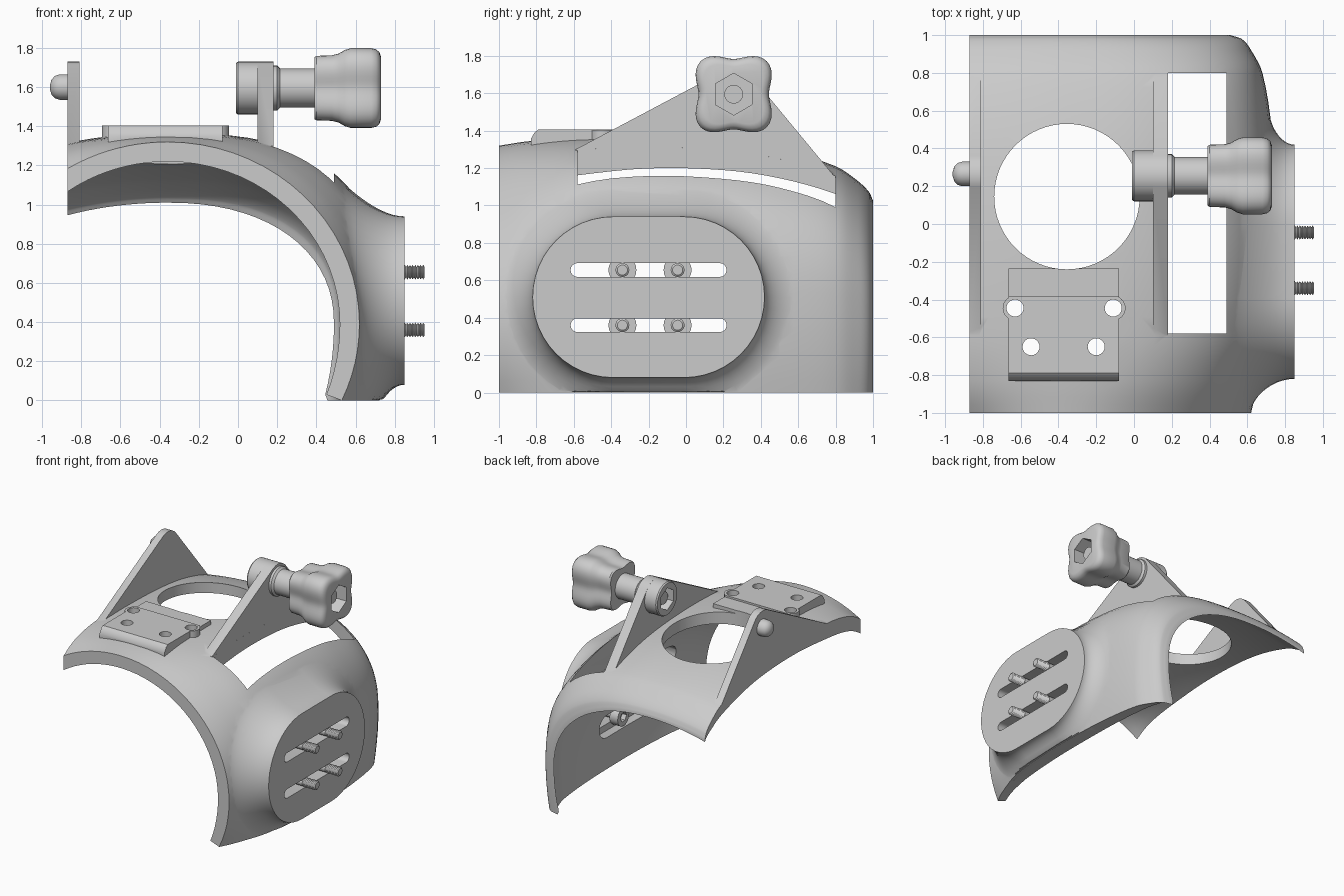
import bpy, bmesh, math
from math import sin, cos, pi, sqrt, radians

if "Cube" in bpy.data.objects:
    bpy.data.objects.remove(bpy.data.objects["Cube"])


def mesh_object(name, bm):
    bmesh.ops.recalc_face_normals(bm, faces=bm.faces)
    me = bpy.data.meshes.new(name)
    bm.to_mesh(me)
    bm.free()
    ob = bpy.data.objects.new(name, me)
    bpy.context.collection.objects.link(ob)
    return ob


def loft(name, rings):
    """Closed skin through equal-length rings, capped at both ends."""
    bm = bmesh.new()
    vs = [[bm.verts.new(p) for p in r] for r in rings]
    n = len(vs[0])
    for a, b in zip(vs, vs[1:]):
        for i in range(n):
            j = (i + 1) % n
            bm.faces.new((a[i], a[j], b[j], b[i]))
    bm.faces.new(vs[0][::-1])
    bm.faces.new(vs[-1])
    return mesh_object(name, bm)


def lathe_x(name, prof, cy, cz, n=32, lobes=0.0, turn=0.0):
    """Turn (x, radius) pairs about an axis along x; lobes makes four bumps."""
    def rad(r, t):
        return r * (1 + lobes * cos(4 * (t - pi / 4)))
    ang = [2 * pi * i / n + turn for i in range(n)]
    return loft(name, [[(x, cy + rad(r, t) * cos(t), cz + rad(r, t) * sin(t)) for t in ang] for x, r in prof])


def post_z(name, cx, cy, r, z0, z1, n=32):
    return loft(name, [[(cx + r * cos(2 * pi * i / n), cy + r * sin(2 * pi * i / n), z)
                        for i in range(n)] for z in (z0, z1)])


def box(name, x0, x1, y0, y1, z0, z1):
    return loft(name, [[(x0, y0, z), (x1, y0, z), (x1, y1, z), (x0, y1, z)] for z in (z0, z1)])


def stadium(x, cy, cz, half, r, n=16):
    """Rounded slot outline in the yz plane."""
    pts = []
    for s, start in ((1, -pi / 2), (-1, pi / 2)):
        for i in range(n + 1):
            t = start + pi * i / n
            pts.append((x, cy + s * half + r * cos(t), cz + r * sin(t)))
    return pts


def combine(target, other, op):
    m = target.modifiers.new(op, 'BOOLEAN')
    m.operation, m.solver, m.object = op, 'EXACT', other
    bpy.context.view_layer.objects.active = target
    bpy.ops.object.modifier_apply(modifier=m.name)
    bpy.data.objects.remove(other, do_unlink=True)


# Shell sections: y, bulge exponent, outer (side, top, left) and inner (side, top, left) radii
KEYS = [(-1, 2, .98, .93, .98, .88, .83, .88),
        (-.83, 2.3, 1.02, .955, 1.3, .91, .845, 1.15),
        (-.59, 2.6, 1.08, .97, 1.6, .94, .855, 1.4),
        (-.2, 2.75, 1.11, .975, 1.6, .96, .88, 1.5),
        (.2, 2.75, 1.11, .955, 1.6, .96, .87, 1.5),
        (.5, 2.75, 1.09, .91, 1.6, .95, .825, 1.5),
        (.8, 2.75, 1.04, .82, 1.5, .92, .74, 1.4),
        (.92, 2.6, .98, .74, 1.4, .89, .685, 1.25),
        (.98, 2.4, .93, .68, 1.3, .87, .645, 1.2),
        (1, 2.2, .87, .635, 1.2, .85, .62, 1.15)]
CX, CZ = -.36, .39


def slope(i, c):
    p, q = KEYS[max(i - 1, 0)], KEYS[min(i + 1, len(KEYS) - 1)]
    return (q[c] - p[c]) / (q[0] - p[0])


def key_at(y):
    """Smoothly interpolated section radii at y."""
    i = max(k for k in range(len(KEYS) - 1) if KEYS[k][0] <= max(y, -1))
    p, q = KEYS[i], KEYS[i + 1]
    h = q[0] - p[0]
    u = (max(y, -1) - p[0]) / h
    return [y] + [(2 * u**3 - 3 * u**2 + 1) * p[c] + (u**3 - 2 * u**2 + u) * h * slope(i, c)
                  + (3 * u**2 - 2 * u**3) * q[c] + (u**3 - u**2) * h * slope(i + 1, c) for c in range(1, 8)]


def side_x(z, n, a, b):
    """Side surface of a section at height z."""
    if z > CZ:
        return CX + a * max(0, 1 - ((z - CZ) / b) ** n) ** (1 / n)
    return CX + a * sqrt(1 - ((z - CZ) / (.93 + n - 2)) ** 2)


def half_section(y, n, a, b, left, z_end):
    pts = []
    for i in range(11):
        x = -.87 + .51 * i / 10
        pts.append((x, y, CZ + b * sqrt(1 - ((x - CX) / left) ** 2)))
    for i in range(1, 19):
        t = pi / 2 * (1 - i / 18)
        pts.append((CX + a * max(0, cos(t)) ** (2 / n), y, CZ + b * max(0, sin(t)) ** (2 / n)))
    for i in range(1, 7):
        z = CZ + (z_end - CZ) * i / 6
        pts.append((side_x(z, n, a, b), y, z))
    return pts


def section(y):
    y, n, ao, bo, lo, ai, bi, li = key_at(y)
    return half_section(y, n, ao, bo, lo, 0) + half_section(y, n, ai, bi, li, .03)[::-1]


rows = [p[0] + (q[0] - p[0]) * s / 4 for p, q in zip(KEYS, KEYS[1:]) for s in range(4)] + [1]
shell = loft("curved_shell", [section(y) for y in rows])


# Side pad: flat face with a fillet that runs out on the shell
def pad_ring(phi, sink=0.0):
    off = .165 * (1 - cos(phi))
    ring = []
    for _, y, z in stadium(0, -.2, .51, .19, .43 + off, 24):
        z = max(.004, z)
        k = key_at(y)
        xs = side_x(z, k[1], k[2], k[3]) - .002
        ring.append((xs + (.85 - xs) * (1 - sin(phi)) - sink, y, z))
    return ring


pad = loft("side_pad", [pad_ring(pi / 2 * i / 10) for i in range(11)]
           + [pad_ring(pi / 2, .03), stadium(.69, -.2, .51, .19, .33, 24)])
combine(shell, pad, 'UNION')

# Triangular arms on the shell
AY, AZ = .255, 1.595
arc = [(AY + .135 * cos(radians(d)), AZ + .135 * sin(radians(d))) for d in range(38, 121, 8)]
outline = [(.79, 1.11), (.79, 1.16)] + arc + [(-.59, 1.3), (-.59, 1.26), (-.3, 1.28), (0, 1.27), (.5, 1.2)]
for name, x0, x1 in (("left_arm", -.87, -.81), ("right_arm", .1, .18)):
    arm = loft(name, [[(x, y, z) for y, z in outline] for x in (x0, x1)])
    combine(shell, arm, 'UNION')

# Mounting plate with ears and a lower step
plate_profile = [(-.83, 1.28), (-.83, 1.355), (-.81, 1.39), (-.79, 1.405), (-.38, 1.405),
                 (-.38, 1.39), (-.235, 1.39), (-.235, 1.28)]
plate = loft("mount_plate", [[(x, y, z) for y, z in plate_profile] for x in (-.665, -.08)])
for x in (-.63, -.11):
    combine(plate, post_z("ear", x, -.445, .065, 1.28, 1.4045), 'UNION')
combine(shell, plate, 'UNION')

# Openings: round hole, top slot, plate holes, pad slots with inner recesses
combine(shell, post_z("round_cut", -.355, .145, .385, .8, 1.6, 64), 'DIFFERENCE')
combine(shell, box("slot_cut", .1801, .49, -.58, .8, .8, 1.9), 'DIFFERENCE')
for x, y in ((-.63, -.445), (-.11, -.445), (-.545, -.65), (-.2, -.65)):
    combine(shell, post_z("hole_cut", x, y, .045, .9, 1.6, 24), 'DIFFERENCE')
for z in (.36, .655):
    for half, r, x1 in ((.38, .037, 1), (.37, .09, .67)):
        cut = loft("pad_slot_cut", [stadium(x, -.2, z, half, r, 8) for x in (.4, x1)])
        combine(shell, cut, 'DIFFERENCE')

# Pivot pin on the left arm
pin = lathe_x("pivot_pin", [(-.83, .065), (-.91, .065), (-.935, .057), (-.952, .038), (-.96, .012)], AY + .01, 1.6)

# Nut boss with hexagonal socket
boss = lathe_x("nut_boss", [(-.01, .128), (0, .135), (.11, .135)], AY, AZ)
combine(boss, lathe_x("hex_cut", [(-.1, .09), (.06, .09)], AY, AZ, 6, turn=pi / 2), 'DIFFERENCE')

# Clamp shaft, screw and four-lobed knob
shaft = lathe_x("clamp_shaft", [(.17, .115), (.2, .115), (.215, .1), (.42, .1)], AY, AZ)
screw = lathe_x("clamp_screw", [(.02, .05), (.68, .05)], AY, AZ, 24)
knob = lathe_x("clamp_knob", [(.39, .17), (.40, .177), (.48, .18), (.515, .19), (.545, .209), (.575, .219),
                              (.68, .219), (.705, .213), (.722, .197), (.73, .172)], AY, AZ, 64, lobes=.14)
combine(knob, lathe_x("hex_cut", [(.6, .112), (.8, .112)], AY, AZ, 6, turn=pi / 2), 'DIFFERENCE')

# Four threaded bolts through the pad
parts = [shell, pin, boss, shaft, screw, knob]
thread = [(.595, .075), (.668, .075), (.6681, .034), (.84, .034)]
for i in range(8):
    thread += [(.845 + .0135 * i, .027), (.851 + .0135 * i, .037)]
thread.append((.953, .027))
for y in (-.34, -.045):
    for z in (.36, .655):
        bolt = lathe_x("pad_bolt", thread, y, z, 20)
        combine(bolt, lathe_x("hex_cut", [(.5, .04), (.635, .04)], y, z, 6), 'DIFFERENCE')
        parts.append(bolt)

# Smooth curves, keep edges
bpy.ops.object.select_all(action='DESELECT')
for ob in parts:
    ob.select_set(True)
bpy.context.view_layer.objects.active = shell
bpy.ops.object.shade_smooth_by_angle(angle=radians(32))
